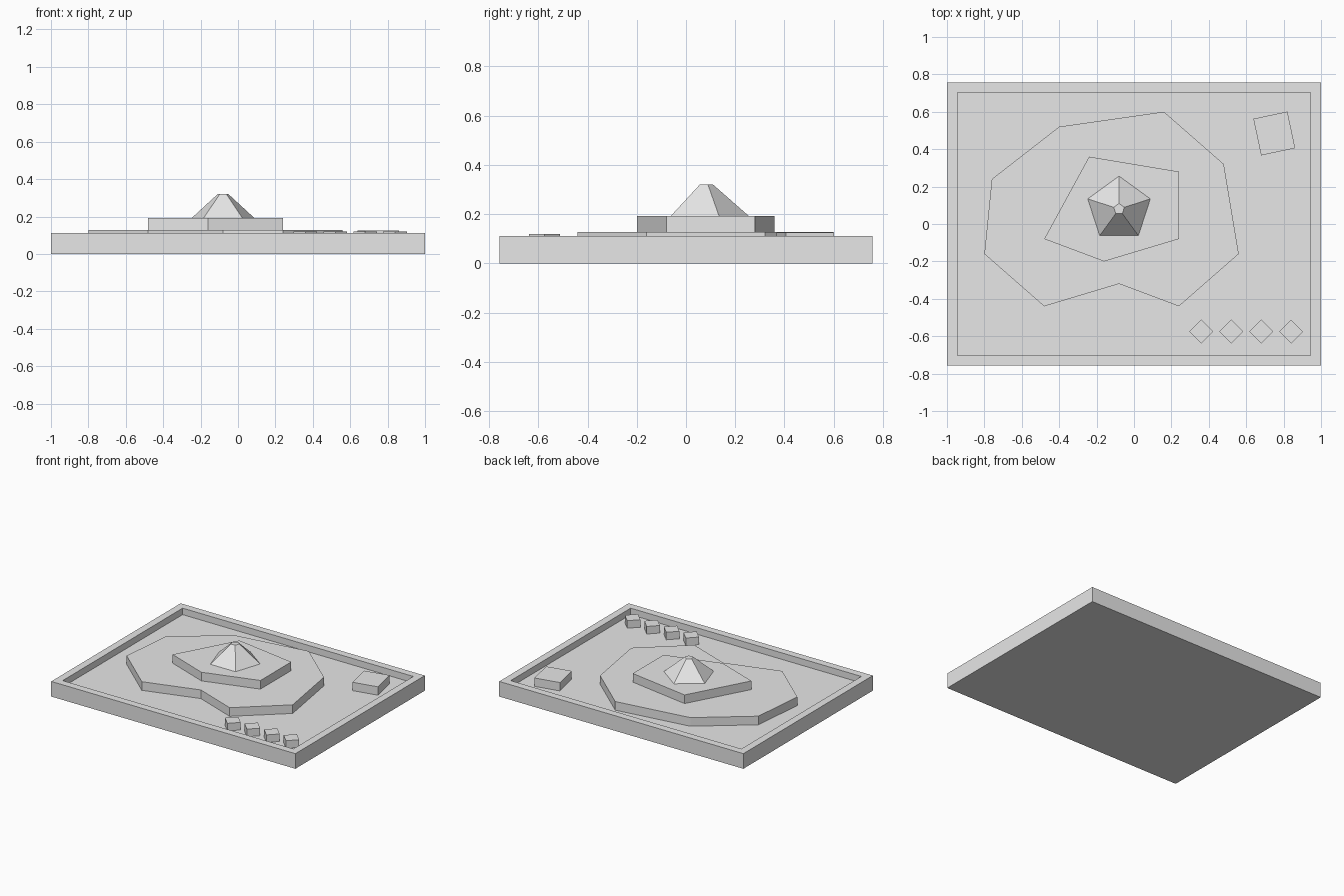
import bpy, bmesh, math
from mathutils import Matrix

cube = bpy.data.objects.get("Cube")
if cube:
    bpy.data.objects.remove(cube)

GREY = (0.8, 0.8, 0.8, 1)
stone = bpy.data.materials.new("light grey")
stone.use_nodes = True
stone.diffuse_color = GREY
stone.node_tree.nodes["Principled BSDF"].inputs["Base Color"].default_value = GREY

FLOOR, RIM, TERRACE, PLATEAU, PEAK = 0.064, 0.112, 0.128, 0.192, 0.32


def finish(name, bm):
    bmesh.ops.recalc_face_normals(bm, faces=bm.faces)
    mesh = bpy.data.meshes.new(name)
    bm.to_mesh(mesh)
    bm.free()
    mesh.materials.append(stone)
    obj = bpy.data.objects.new(name, mesh)
    bpy.context.collection.objects.link(obj)
    return obj


def slab(name, outline, bottom, top):
    """Extrude a flat outline between two heights."""
    bm = bmesh.new()
    face = bm.faces.new([bm.verts.new((x, y, bottom)) for x, y in outline])
    grown = bmesh.ops.extrude_face_region(bm, geom=[face], use_keep_orig=True)
    for v in grown["geom"]:
        if isinstance(v, bmesh.types.BMVert):
            v.co.z = top
    return finish(name, bm)


def block(name, centre, size, turn, bottom, top):
    """Box with a given turn about the vertical."""
    bm = bmesh.new()
    place = (Matrix.Translation((*centre, (bottom + top) / 2))
             @ Matrix.Rotation(math.radians(turn), 4, "Z")
             @ Matrix.Diagonal((*size, top - bottom, 1)))
    bmesh.ops.create_cube(bm, size=1, matrix=place)
    return finish(name, bm)


# Tray with a sunken floor and a raised rim
bm = bmesh.new()
bmesh.ops.create_cube(bm, size=1, matrix=Matrix.Translation((0, 0, RIM / 2))
                      @ Matrix.Diagonal((2, 1.514, RIM, 1)))
bm.faces.ensure_lookup_table()
top = max(bm.faces, key=lambda f: f.calc_center_median().z)
bmesh.ops.inset_region(bm, faces=[top], thickness=0.078)
pit = bmesh.ops.extrude_face_region(bm, geom=[top])
bmesh.ops.delete(bm, geom=[top], context="FACES_ONLY")
for v in pit["geom"]:
    if isinstance(v, bmesh.types.BMVert):
        v.co.z = FLOOR
finish("tray", bm)

# Stepped island
slab("lower_terrace",
     [(-0.76, 0.24), (-0.40, 0.52), (0.16, 0.60), (0.48, 0.32), (0.56, -0.16),
      (0.24, -0.44), (-0.08, -0.32), (-0.48, -0.44), (-0.80, -0.16)], FLOOR, TERRACE)
slab("upper_terrace",
     [(-0.24, 0.36), (0.24, 0.28), (0.24, -0.08), (-0.16, -0.20), (-0.48, -0.08)],
     TERRACE, PLATEAU)

# Five-sided blunt peak with one corner toward the back
bm = bmesh.new()
rings = []
for radius, z in ((0.176, PLATEAU), (0.03, PEAK)):
    angles = [math.radians(90 + 72 * i) for i in range(5)]
    rings.append([bm.verts.new((-0.08 + radius * math.cos(a),
                                0.08 + radius * math.sin(a), z)) for a in angles])
    bm.faces.new(rings[-1])
low, high = rings
for i in range(5):
    j = (i + 1) % 5
    bm.faces.new((low[i], low[j], high[j], high[i]))
finish("peak", bm)

# Loose block in the back corner
block("corner_block", (0.75, 0.484), (0.186, 0.2), 12, FLOOR, 0.126)

# Row of small diamond blocks along the front
for i in range(4):
    block(f"small_block_{i + 1}", (0.36 + 0.16 * i, -0.575), (0.09, 0.09), 45, FLOOR, 0.12)
